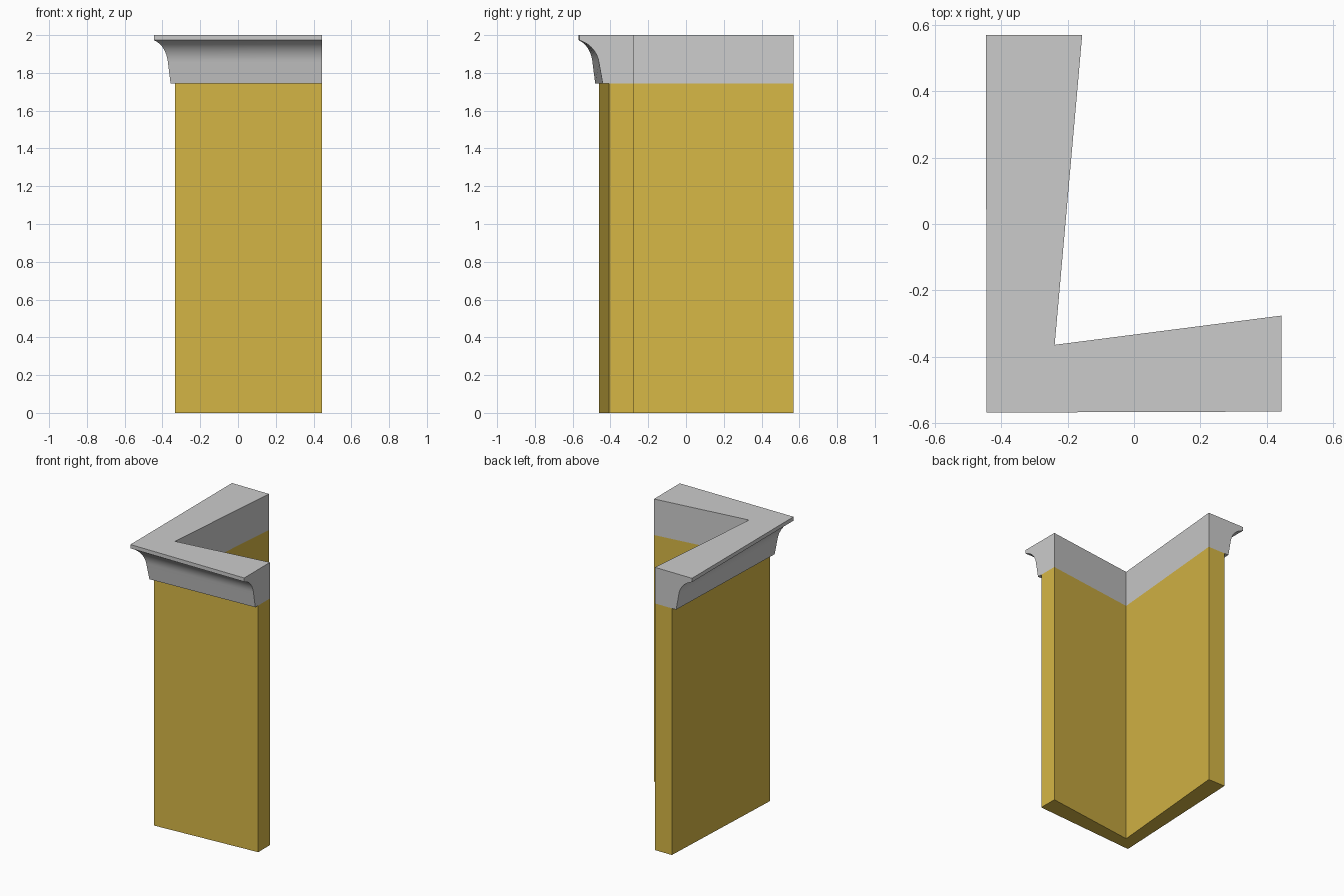
import bpy, bmesh, math

if "Cube" in bpy.data.objects:
    bpy.data.objects.remove(bpy.data.objects["Cube"])

TOP, JOINT = 2.0, 1.745
# plan stations along the L: left wing end, outer corner, right wing end
INNER = [(-0.156, 0.57), (-0.239, -0.364), (0.444, -0.276)]
WALL = [(-0.288, 0.57), (-0.334, -0.460), (0.444, -0.408)]
FOOT = [(-0.322, 0.57), (-0.357, -0.481), (0.444, -0.441)]   # cornice bottom edge
LIP = [(-0.446, 0.57), (-0.444, -0.568), (0.444, -0.565)]    # cornice top edge


def loft(name, sections):
    """Skin closed cross-sections and cap both ends."""
    bm = bmesh.new()
    loops = [[bm.verts.new(p) for p in s] for s in sections]
    n = len(loops[0])
    for a, b in zip(loops, loops[1:]):
        for i in range(n):
            j = (i + 1) % n
            bm.faces.new((a[i], a[j], b[j], b[i]))
    bm.faces.new(loops[0])
    bm.faces.new(loops[-1])
    bmesh.ops.recalc_face_normals(bm, faces=bm.faces)
    mesh = bpy.data.meshes.new(name)
    bm.to_mesh(mesh)
    bm.free()
    ob = bpy.data.objects.new(name, mesh)
    bpy.context.collection.objects.link(ob)
    return ob


# corner wall, two wings
wall = loft("corner_wall", [
    [(*i, 0), (*i, JOINT), (*o, JOINT), (*o, 0)] for i, o in zip(INNER, WALL)])
yellow = bpy.data.materials.new("yellow")
yellow.diffuse_color = (0.67, 0.47, 0.06, 1)
yellow.use_nodes = True
yellow.node_tree.nodes["Principled BSDF"].inputs["Base Color"].default_value = yellow.diffuse_color
wall.data.materials.append(yellow)

# cornice: sloped foot, hollow cove, thin flat lip
profile = [(0.0, JOINT)]
for k in range(11):
    a = math.radians(8 + 62 * k / 10)
    u = (math.cos(math.radians(8)) - math.cos(a)) / (math.cos(math.radians(8)) - math.cos(math.radians(70)))
    v = (math.sin(a) - math.sin(math.radians(8))) / (math.sin(math.radians(70)) - math.sin(math.radians(8)))
    profile.append((0.16 + 0.74 * u, 1.855 + 0.113 * v))
profile += [(1.0, 1.973), (1.0, TOP)]

sections = []
for i, f, l in zip(INNER, FOOT, LIP):
    outer = [(f[0] + (l[0] - f[0]) * t, f[1] + (l[1] - f[1]) * t, z) for t, z in profile]
    sections.append([(*i, TOP), (*i, JOINT)] + outer)
cornice = loft("cornice", sections)
bpy.context.view_layer.objects.active = cornice
cornice.select_set(True)
bpy.ops.object.shade_smooth_by_angle(angle=math.radians(25))
